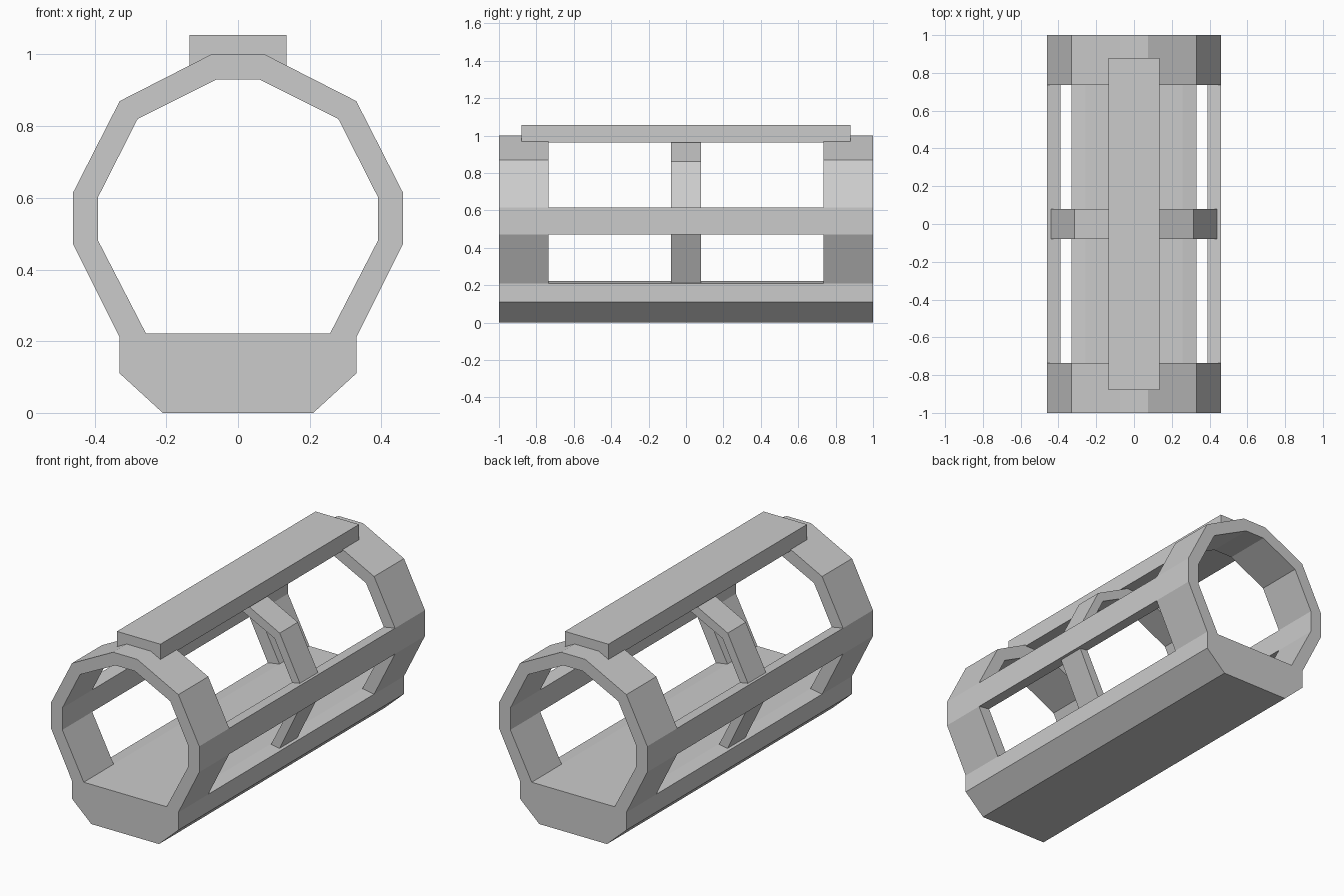
import bpy, bmesh

if "Cube" in bpy.data.objects:
    bpy.data.objects.remove(bpy.data.objects["Cube"])

# Right-hand half profiles (x, z), listed from the floor up to the crown
OUTER = [(0.33, 0.21), (0.46, 0.47), (0.46, 0.615), (0.33, 0.87), (0.075, 1.0)]
INNER = [(0.257, 0.222), (0.39, 0.48), (0.39, 0.603), (0.28, 0.82), (0.06, 0.93)]
RIB_OUTER = [(0.312, 0.21), (0.441, 0.475), (0.441, 0.61), (0.315, 0.86), (0.07, 0.985)]
RIB_INNER = [(0.259, 0.218), (0.392, 0.48), (0.392, 0.603), (0.282, 0.822), (0.062, 0.932)]
FRAME_Y = 0.735


def mirrored(half):
    return half + [(-x, z) for x, z in reversed(half)]


def extrude_y(name, points, faces, y0, y1):
    """Extrude flat faces drawn in the xz plane from y0 to y1."""
    bm = bmesh.new()
    verts = [bm.verts.new((x, y0, z)) for x, z in points]
    flat = [bm.faces.new([verts[i] for i in f]) for f in faces]
    res = bmesh.ops.extrude_face_region(bm, geom=flat, use_keep_orig=True)
    moved = [g for g in res["geom"] if isinstance(g, bmesh.types.BMVert)]
    bmesh.ops.translate(bm, verts=moved, vec=(0, y1 - y0, 0))
    bmesh.ops.recalc_face_normals(bm, faces=bm.faces)
    mesh = bpy.data.meshes.new(name)
    bm.to_mesh(mesh)
    bm.free()
    obj = bpy.data.objects.new(name, mesh)
    bpy.context.collection.objects.link(obj)
    return obj


def prism(name, points, y0, y1):
    return extrude_y(name, points, [range(len(points))], y0, y1)


def arch(name, outer, inner, y0, y1):
    out, inn = mirrored(outer), mirrored(inner)
    n = len(out)
    quads = [(i, i + 1, n + i + 1, n + i) for i in range(n - 1)]
    return extrude_y(name, out + inn, quads, y0, y1)


# Solid floor block with chamfered underside
prism("floor", mirrored([(0.21, 0), (0.33, 0.11), (0.33, 0.21), (0.257, 0.222)]), -1, 1)

# Wide end frames and thinner middle rib
arch("front_frame", OUTER, INNER, -1, -FRAME_Y)
arch("back_frame", OUTER, INNER, FRAME_Y, 1)
arch("middle_rib", RIB_OUTER, RIB_INNER, -0.08, 0.08)

# Side rails joining the frames
for side, s in (("left", -1), ("right", 1)):
    section = [OUTER[1], OUTER[2], INNER[2], INNER[1]]
    prism(side + "_rail", [(s * x, z) for x, z in section], -FRAME_Y, FRAME_Y)

# Top bar
prism("top_bar", mirrored([(0.135, 0.962), (0.135, 1.055)]), -0.88, 0.88)
